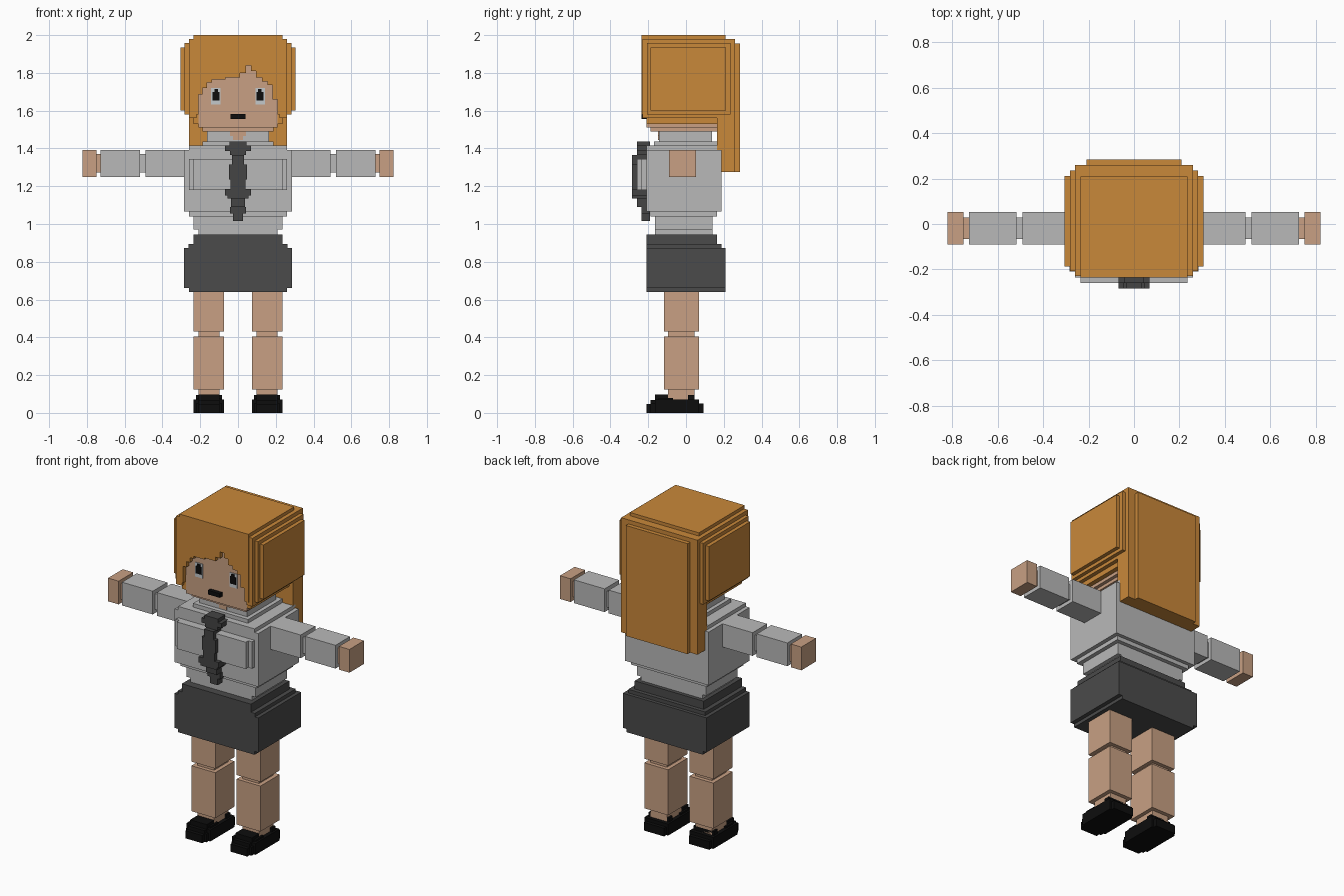
import bpy, bmesh


def material(name, r, g, b):
    m = bpy.data.materials.new(name)
    m.diffuse_color = (r, g, b, 1)
    return m


HAIR = material("ginger hair", 0.584, 0.246, 0.042)
SKIN = material("skin", 0.578, 0.352, 0.227)
SHIRT = material("shirt grey", 0.485, 0.485, 0.485)
SKIRT = material("skirt grey", 0.069, 0.069, 0.069)
TIE = material("tie grey", 0.058, 0.058, 0.058)
BLACK = material("black", 0.004, 0.004, 0.004)
WHITE = material("eye white", 0.55, 0.58, 0.6)


def blocks(name, mat, boxes, mirror=False):
    """One object made of boxes given as (x0, x1, y0, y1, z0, z1)."""
    bm = bmesh.new()
    for x0, x1, y0, y1, z0, z1 in boxes:
        for s in ((1, -1) if mirror else (1,)):
            cube = bmesh.ops.create_cube(bm, size=1)
            for v in cube["verts"]:
                v.co.x = s * ((x0 + x1) / 2 + v.co.x * (x1 - x0))
                v.co.y = (y0 + y1) / 2 + v.co.y * (y1 - y0)
                v.co.z = (z0 + z1) / 2 + v.co.z * (z1 - z0)
    bmesh.ops.recalc_face_normals(bm, faces=bm.faces)
    mesh = bpy.data.meshes.new(name)
    bm.to_mesh(mesh)
    bm.free()
    mesh.materials.append(mat)
    ob = bpy.data.objects.new(name, mesh)
    bpy.context.collection.objects.link(ob)
    return ob


def layers(w, y0, y1, z0, z1):
    """A box centred on x = 0 with half width w."""
    return (-w, w, y0, y1, z0, z1)


# Head and face
blocks("head", SKIN, [layers(.208, -.21, .165, 1.51, 1.87),
                      layers(.187, -.187, .165, 1.49, 1.52)])
blocks("eye_white", WHITE, [(.093, .142, -.214, -.205, 1.632, 1.72)], True)
blocks("pupil", BLACK, [(.098, .136, -.218, -.21, 1.655, 1.70),
                        (.105, .125, -.218, -.21, 1.70, 1.715)], True)
blocks("mouth", BLACK, [layers(.04, -.235, -.205, 1.557, 1.582)])

# Hair cap, stepped side panels and long back
blocks("hair_cap", HAIR, [layers(.235, -.187, .21, 1.53, 2),
                          layers(.26, .165, .26, 1.275, 1.98),
                          layers(.21, .25, .285, 1.275, 1.955)])
blocks("hair_side", HAIR, [(.209, .236, -.209, .165, 1.53, 1.62),
                           (.22, .26, -.23, .235, 1.56, 1.98),
                           (.25, .282, -.207, .235, 1.58, 1.957),
                           (.27, .305, -.187, .212, 1.60, 1.935)], True)

# Fringe: vertical strips ending at the hairline, as (right edge, bottom)
strips = [(-.21, 1.58), (-.187, 1.685), (-.163, 1.72), (-.138, 1.75),
          (-.065, 1.765), (.01, 1.775), (.042, 1.80), (.068, 1.84),
          (.095, 1.81), (.127, 1.775), (.157, 1.755), (.183, 1.735),
          (.21, 1.66), (.235, 1.58)]
left, fringe = -.235, []
for right, bottom in strips:
    fringe.append((left, right, -.235, -.18, bottom, 2))
    left = right
blocks("hair_fringe", HAIR, fringe)

# Shirt: collar, shoulders, torso, chest plate and waist
blocks("shirt", SHIRT, [layers(.163, -.143, .138, 1.43, 1.492),
                        layers(.187, -.17, .165, 1.41, 1.438),
                        layers(.26, -.21, .187, 1.39, 1.415),
                        layers(.285, -.21, .187, 1.065, 1.393),
                        layers(.235, -.26, -.2, 1.18, 1.345),
                        layers(.26, -.235, -.2, 1.18, 1.345),
                        layers(.26, -.187, .165, 1.04, 1.07),
                        layers(.235, -.163, .14, .97, 1.045),
                        layers(.21, -.163, .14, .94, .975)])
blocks("throat", SKIN, [layers(.042, -.149, -.14, 1.465, 1.49),
                        layers(.026, -.149, -.14, 1.445, 1.467)])

# Necktie: stacked rows following the chest, as (half width, front y, bottom z)
rows = [(.045, -.26, 1.415), (.068, -.26, 1.387), (.042, -.26, 1.365),
        (.032, -.285, 1.315), (.047, -.285, 1.235), (.04, -.285, 1.185),
        (.068, -.285, 1.15), (.055, -.285, 1.135), (.036, -.26, 1.09),
        (.042, -.235, 1.055), (.026, -.235, 1.015)]
top, tie = 1.437, []
for w, front, bottom in rows:
    tie.append(layers(w, front, -.19, bottom, top))
    top = bottom
blocks("necktie", TIE, tie)

# Sleeves, elbows and hands
blocks("sleeve", SHIRT, [(.27, .49, -.09, .052, 1.25, 1.393),
                         (.48, .53, -.067, .028, 1.272, 1.37),
                         (.518, .727, -.09, .052, 1.25, 1.393)], True)
blocks("hand", SKIN, [(.72, .76, -.067, .028, 1.272, 1.37),
                      (.75, .822, -.09, .052, 1.25, 1.393)], True)

# Skirt with stepped waist and hem
blocks("skirt", SKIRT, [layers(.235, -.21, .163, .88, .945),
                        layers(.262, -.21, .187, .86, .895),
                        layers(.285, -.21, .208, .66, .873),
                        layers(.26, -.21, .208, .64, .67)])

# Legs with narrow knees and ankles
blocks("leg", SKIN, [(.073, .235, -.117, .07, .43, .66),
                     (.097, .21, -.094, .046, .40, .44),
                     (.073, .235, -.117, .07, .125, .405),
                     (.097, .21, -.094, .046, .07, .13)], True)

# Shoes: sole, stepped toe and heel around the ankle
blocks("shoe", BLACK, [(.073, .235, -.165, .07, 0, .07),
                       (.085, .223, -.187, .092, 0, .05),
                       (.097, .21, -.21, .092, 0, .047),
                       (.097, .21, -.187, .07, .04, .068),
                       (.097, .21, -.165, -.094, .06, .097),
                       (.085, .223, -.145, -.07, .06, .08),
                       (.085, .223, .01, .046, .06, .095)], True)
